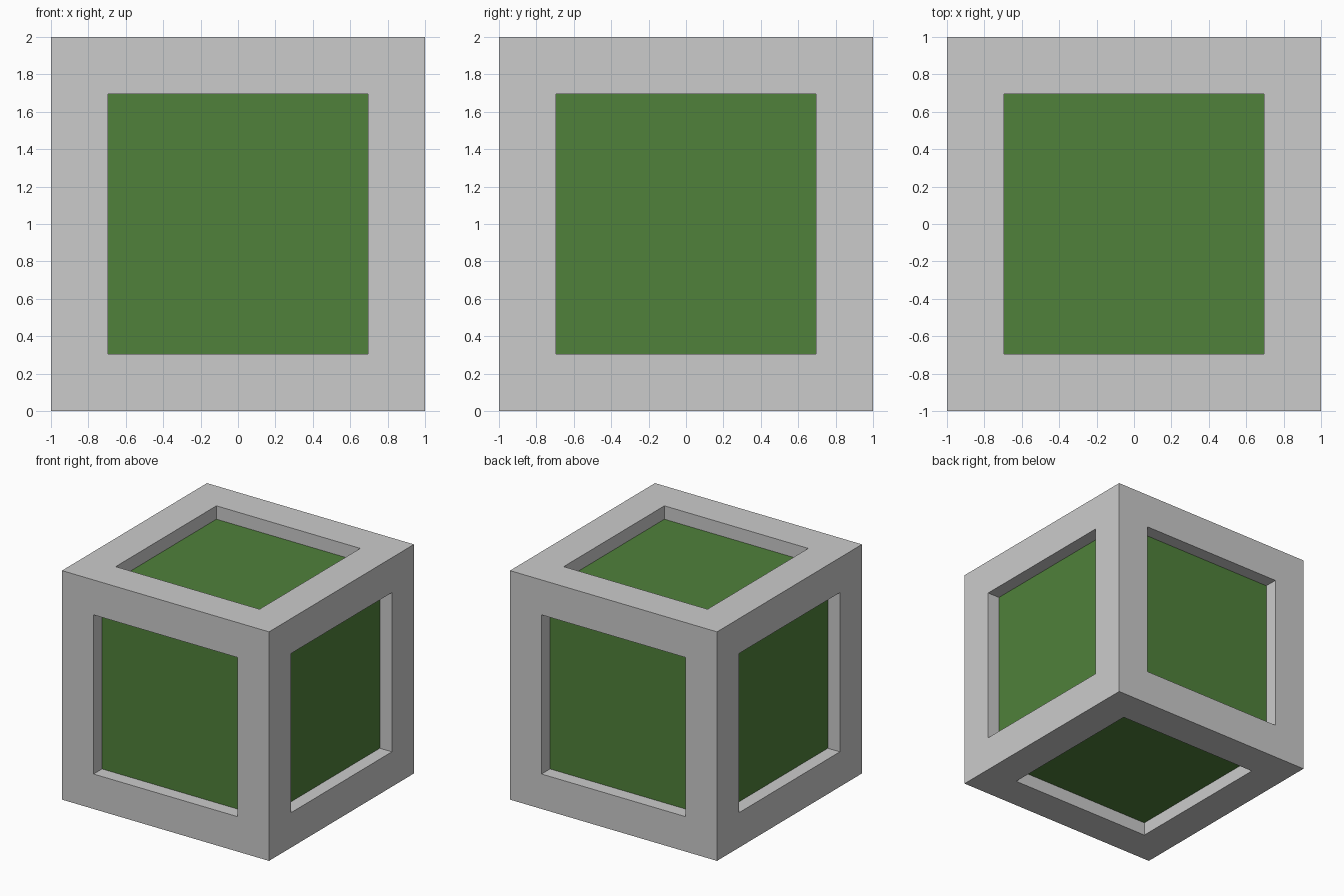
import bpy, bmesh
from mathutils import Matrix

if "Cube" in bpy.data.objects:
    bpy.data.objects.remove(bpy.data.objects["Cube"])

BORDER, DEPTH = 0.305, 0.117


def finish(bm, name):
    mesh = bpy.data.meshes.new(name)
    bm.to_mesh(mesh)
    bm.free()
    obj = bpy.data.objects.new(name, mesh)
    bpy.context.collection.objects.link(obj)
    return obj


# Cube with a straight-walled square recess in every side
frame = bmesh.new()
bmesh.ops.create_cube(frame, size=2, matrix=Matrix.Translation((0, 0, 1)))
sides = frame.faces[:]
bmesh.ops.inset_individual(frame, faces=sides, thickness=BORDER, use_even_offset=True)
floors = bmesh.ops.extrude_discrete_faces(frame, faces=sides)["faces"]
for f in floors:
    f.normal_update()
    bmesh.ops.translate(frame, verts=f.verts[:], vec=f.normal * -DEPTH)

# Recess floors become the six green panels
panels = bmesh.new()
for f in floors:
    panels.faces.new([panels.verts.new(v.co) for v in f.verts])
bmesh.ops.delete(frame, geom=floors, context="FACES_ONLY")

finish(frame, "cube_frame")
panel_obj = finish(panels, "recessed_panels")
green = bpy.data.materials.new("green")
green.diffuse_color = (0.08, 0.22, 0.043, 1)
green.use_nodes = True
green.node_tree.nodes["Principled BSDF"].inputs["Base Color"].default_value = green.diffuse_color
panel_obj.data.materials.append(green)
